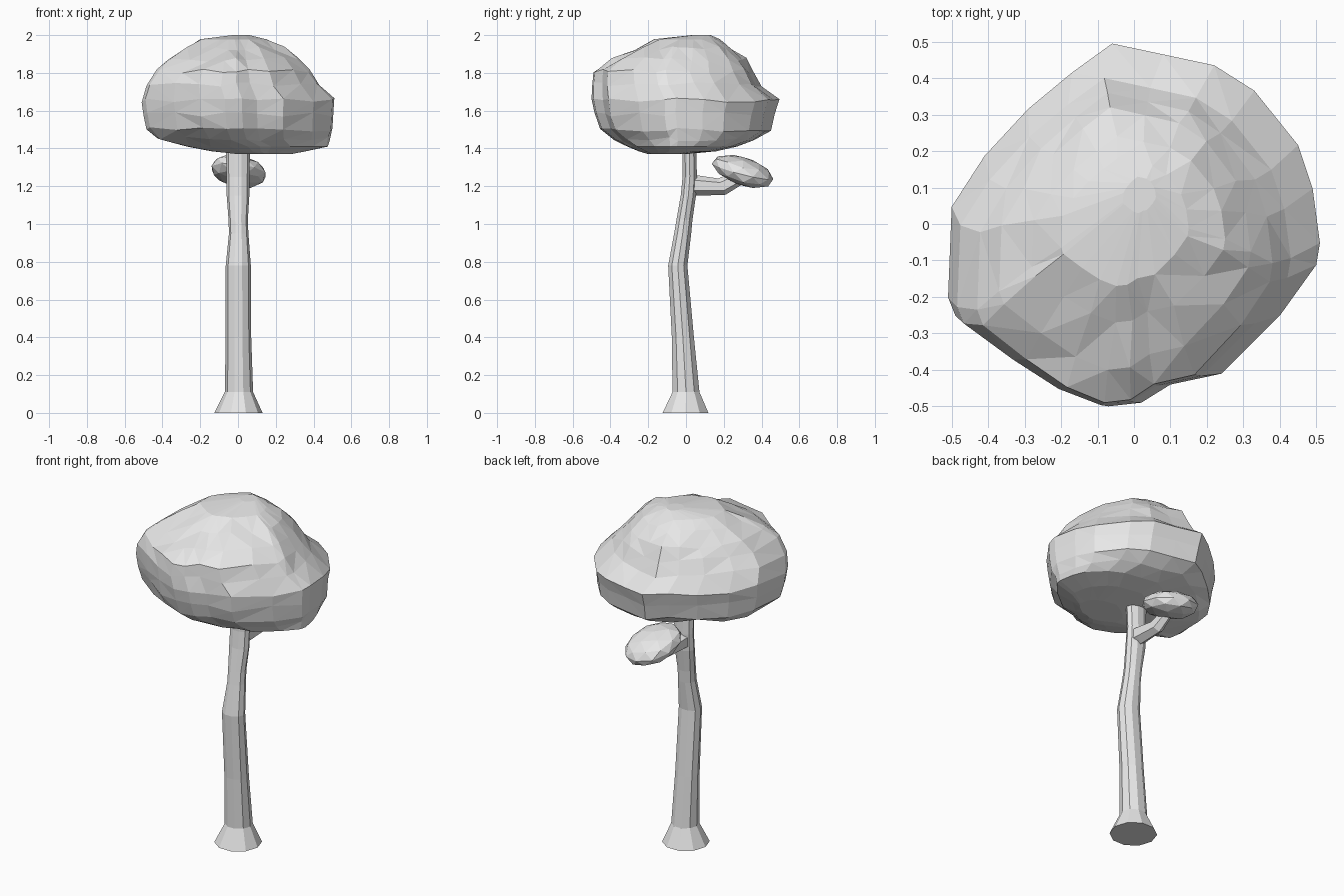
import bpy, bmesh, math, random
from mathutils import Vector

random.seed(4)

grey = bpy.data.materials.new("plain grey")
grey.diffuse_color = (0.8, 0.8, 0.8, 1)


def finish(bm, name):
    bmesh.ops.recalc_face_normals(bm, faces=bm.faces)
    mesh = bpy.data.meshes.new(name)
    bm.to_mesh(mesh)
    bm.free()
    mesh.materials.append(grey)
    obj = bpy.data.objects.new(name, mesh)
    bpy.context.collection.objects.link(obj)
    return obj


def loft(name, rings, triangles=False):
    """Skin a list of equal-length point rings and cap both ends."""
    bm = bmesh.new()
    loops = [[bm.verts.new(p) for p in ring] for ring in rings]
    n = len(loops[0])
    for a, b in zip(loops, loops[1:]):
        for i in range(n):
            j = (i + 1) % n
            bm.faces.new((a[i], a[j], b[j], b[i]))
    bm.faces.new(loops[0][::-1])
    bm.faces.new(loops[-1])
    if triangles:
        bmesh.ops.triangulate(bm, faces=bm.faces[:], quad_method='SHORT_EDGE')
    return finish(bm, name)


# Trunk: ten-sided tube given as z, x min, x max, y min, y max
trunk = [
    (0.00, -0.125, 0.13, -0.13, 0.125),
    (0.11, -0.07, 0.08, -0.075, 0.075),
    (0.40, -0.065, 0.07, -0.078, 0.045),
    (0.78, -0.065, 0.068, -0.097, 0.01),
    (0.95, -0.048, 0.055, -0.065, 0.03),
    (1.02, -0.05, 0.052, -0.053, 0.036),
    (1.15, -0.06, 0.06, -0.03, 0.055),
    (1.25, -0.06, 0.06, -0.02, 0.06),
    (1.42, -0.065, 0.065, -0.02, 0.055),
]
rings = []
for z, x0, x1, y0, y1 in trunk:
    rings.append([((x0 + x1) / 2 + (x1 - x0) / 2 * math.cos(a),
                   (y0 + y1) / 2 + (y1 - y0) / 2 * math.sin(a), z)
                  for a in (math.tau * i / 10 for i in range(10))])
loft("trunk", rings)

# Side branch: six-sided, as y, z, half width, half height, lean
branch = [(0.02, 1.205, 0.05, 0.055, 0.0), (0.07, 1.203, 0.045, 0.053, 0.0),
          (0.19, 1.198, 0.036, 0.043, -0.02), (0.31, 1.26, 0.025, 0.03, -0.02)]
rings = []
for y, z, w, h, lean in branch:
    rings.append([(w * math.cos(a), y + lean * math.sin(a), z + h * math.sin(a))
                  for a in (math.tau * (i + 0.5) / 6 for i in range(6))])
loft("side_branch", rings)

# Small leaf clump: faceted, tilted down to the back
bm = bmesh.new()
bmesh.ops.create_icosphere(bm, subdivisions=2, radius=1)
for v in bm.verts:
    s = random.uniform(0.97, 1.03)
    x, y, z = 0.148 * v.co.x * s, 0.163 * v.co.y * s, 0.077 * v.co.z * s
    v.co = Vector((x + 0.002, y + 0.303, z + 1.278 - 0.25 * y - 0.12 * x))
finish(bm, "small_leaf_clump")

# Crown: plan outline fitted into the width and depth at each height
outline = [(0.51, -0.05), (0.49, 0.10), (0.45, 0.22), (0.33, 0.37), (0.22, 0.44),
           (0.08, 0.47), (-0.06, 0.50), (-0.17, 0.42), (-0.29, 0.32), (-0.41, 0.19),
           (-0.50, 0.05), (-0.51, -0.20), (-0.49, -0.25), (-0.34, -0.36),
           (-0.20, -0.45), (-0.07, -0.50), (0.02, -0.49), (0.10, -0.44),
           (0.24, -0.41), (0.40, -0.25), (0.50, -0.11)]
levels = [
    (1.370, 0.00, 0.28, -0.20, 0.00),
    (1.385, -0.14, 0.36, -0.25, 0.16),
    (1.41, -0.27, 0.475, -0.31, 0.27),
    (1.45, -0.43, 0.485, -0.38, 0.37),
    (1.50, -0.485, 0.50, -0.455, 0.45),
    (1.58, -0.50, 0.505, -0.485, 0.47),
    (1.655, -0.51, 0.51, -0.50, 0.495),
    (1.74, -0.485, 0.43, -0.497, 0.40),
    (1.81, -0.43, 0.38, -0.49, 0.36),
    (1.87, -0.37, 0.32, -0.40, 0.32),
    (1.93, -0.28, 0.25, -0.27, 0.24),
    (1.978, -0.20, 0.15, -0.17, 0.18),
    (2.00, -0.03, 0.06, 0.03, 0.13),
]
rings = []
for k, (z, x0, x1, y0, y1) in enumerate(levels):
    wobble = 0.012 if 2 < k < len(levels) - 2 else 0.0
    ring = []
    for x, y in outline:
        ring.append((x0 + (x1 - x0) * (x + 0.51) / 1.02,
                     y0 + (y1 - y0) * (y + 0.50),
                     z + random.uniform(-wobble, wobble)))
    rings.append(ring)
loft("leaf_crown", rings, triangles=True)
